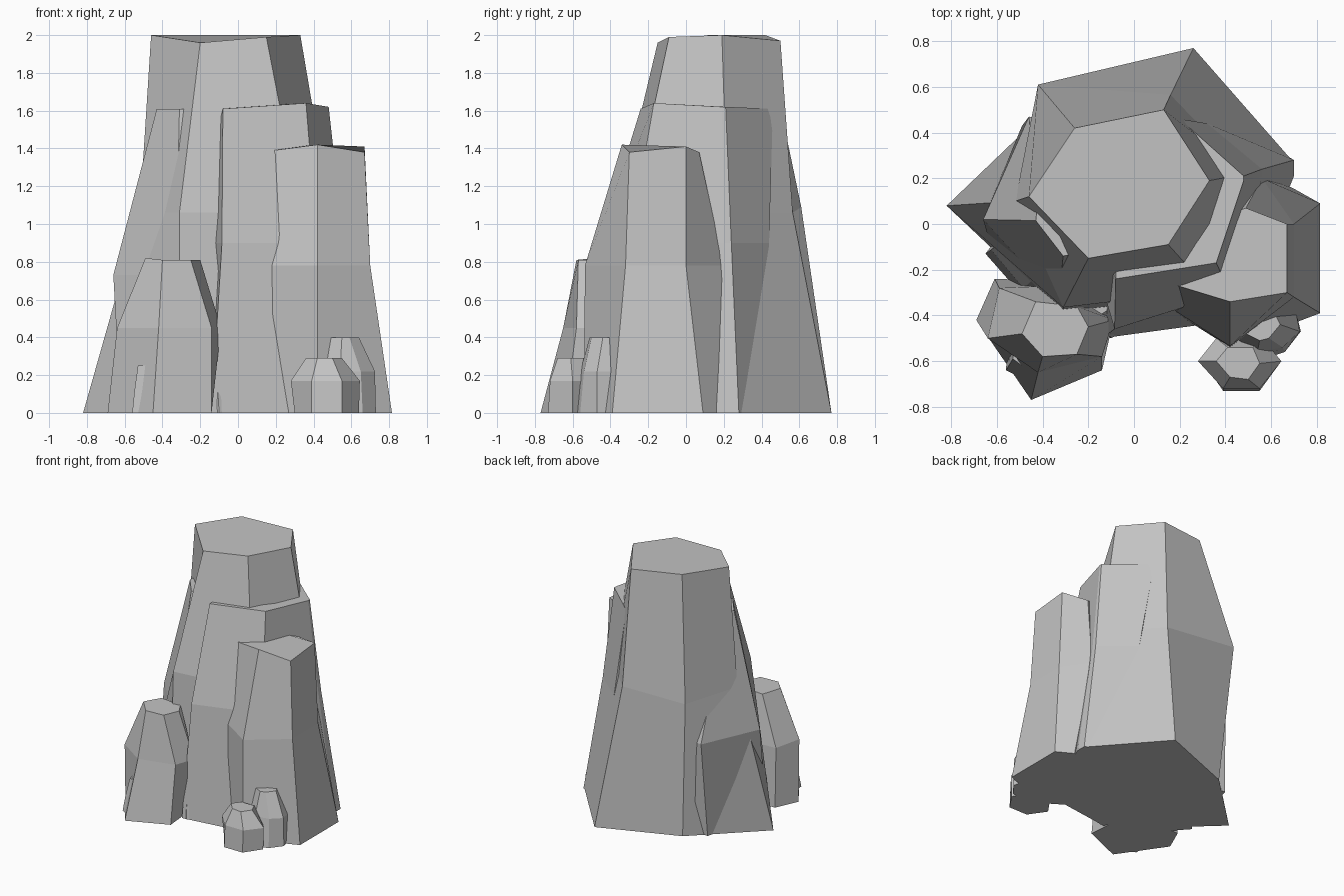
import bpy, bmesh

stone = bpy.data.materials.new("grey stone")
stone.diffuse_color = (0.55, 0.55, 0.55, 1)


def column(name, z_mid, z_top, bottom, mid, top):
    """Faceted rock from three rings; a number for mid blends bottom to top.
    A point may carry its own height as a third value."""
    if isinstance(mid, float):
        mid = [(b[0] + (t[0] - b[0]) * mid, b[1] + (t[1] - b[1]) * mid)
               for b, t in zip(bottom, top)]
    bm = bmesh.new()
    rings = []
    for z, pts in ((0, bottom), (z_mid, mid), (z_top, top)):
        rings.append([bm.verts.new((p[0], p[1], p[2] if len(p) > 2 else z)) for p in pts])
    n = len(bottom)
    for lo, hi in zip(rings, rings[1:]):
        for i in range(n):
            j = (i + 1) % n
            bm.faces.new((lo[i], lo[j], hi[j], hi[i]))
    bm.faces.new(rings[0])
    bm.faces.new(rings[2])
    bmesh.ops.recalc_face_normals(bm, faces=bm.faces)
    me = bpy.data.meshes.new(name)
    bm.to_mesh(me)
    bm.free()
    me.materials.append(stone)
    ob = bpy.data.objects.new(name, me)
    bpy.context.collection.objects.link(ob)


# Tall central pillar, bulging at mid height
column("main_pillar", 1.06, 2.0,
       [(-.82, .08), (-.31, -.4), (.3, -.36), (.69, .28), (.26, .77), (-.345, .535)],
       [(-.52, .1), (-.31, -.365), (.33, -.29), (.49, .22), (.16, .565), (-.42, .61, 1.09)],
       [(-.46, .12), (-.2, -.15, 1.96), (.15, -.09, 1.99), (.33, .19), (.13, .5, 1.97), (-.26, .42)])

# Broad pillar leaning on the front right
column("front_pillar", .9, 1.62,
       [(-.14, -.5), (.45, -.42), (.7, .21), (.7, .28), (.5, .4), (-.2, .2)],
       [(-.085, -.46), (.42, -.3), (.56, .205), (.56, .24), (.32, .44), (-.25, .1)],
       [(-.08, -.24, 1.61), (.36, -.17, 1.64), (.48, .19), (.48, .21), (.2, .46, 1.61), (-.05, .2)])

# Stepped pillar on the right
column("right_pillar", .78, 1.41,
       [(.23, -.42), (.42, -.54), (.815, -.39), (.815, .09), (.69, .16), (.3, .1)],
       [(.15, -.36), (.42, -.535), (.70, -.32), (.70, 0), (.56, .2), (.3, .1)],
       [(.19, -.27, 1.39), (.42, -.34, 1.42), (.67, -.3, 1.38), (.67, 0), (.49, .07, 1.38), (.3, .0)])

# Thin slab on the left, widest part way up
column("left_pillar", .73, 1.61,
       [(-.49, .43), (-.62, -.12), (-.32, -.38), (0, -.3), (.1, .2), (-.1, .4)],
       [(-.46, .47), (-.66, .02), (-.33, -.34), (0, -.3), (.1, .2), (-.1, .4)],
       [(-.42, .1), (-.43, .015), (-.31, -.14), (-.07, -.1), (0, .2), (-.2, .2)])
column("left_skirt", .3, .5,
       [(-.65, -.13), (-.5, -.3), (-.1, -.5), (.1, -.4), (0, .1), (-.4, .2)], .35,
       [(-.58, -.08), (-.45, -.25), (-.15, -.4), (0, -.3), (0, 0), (-.4, .1)])

# Low boulders at the front
column("left_boulder", .45, .81,
       [(-.69, -.42), (-.45, -.77), (-.14, -.64), (-.16, -.42), (-.3, -.25), (-.61, -.24)],
       [(-.64, -.5), (-.42, -.65), (-.14, -.58), (-.09, -.42), (-.33, -.27), (-.59, -.28)],
       [(-.49, -.48, .82), (-.4, -.58), (-.25, -.57), (-.2, -.45), (-.25, -.36), (-.43, -.34)])
column("left_pebble", .12, .25,
       [(-.56, -.64), (-.48, -.68), (-.42, -.55), (-.55, -.45)], .4,
       [(-.53, -.59), (-.49, -.62), (-.45, -.5), (-.53, -.46)])
column("small_boulder", .17, .29,
       [(.3, -.6), (.39, -.73), (.55, -.73), (.64, -.6), (.55, -.5), (.37, -.5)],
       [(.28, -.6), (.39, -.72), (.55, -.72), (.645, -.6), (.56, -.5), (.36, -.5)],
       [(.36, -.6), (.42, -.67), (.5, -.68), (.55, -.61), (.52, -.54), (.41, -.54)])
column("corner_boulder", .22, .4,
       [(.42, -.5), (.54, -.6), (.66, -.56), (.73, -.47), (.71, -.39), (.5, -.38)],
       [(.43, -.49), (.54, -.56), (.65, -.54), (.725, -.47), (.71, -.39), (.5, -.38)],
       [(.45, -.46), (.55, -.51), (.59, -.5), (.64, -.44), (.62, -.4), (.5, -.4)])
